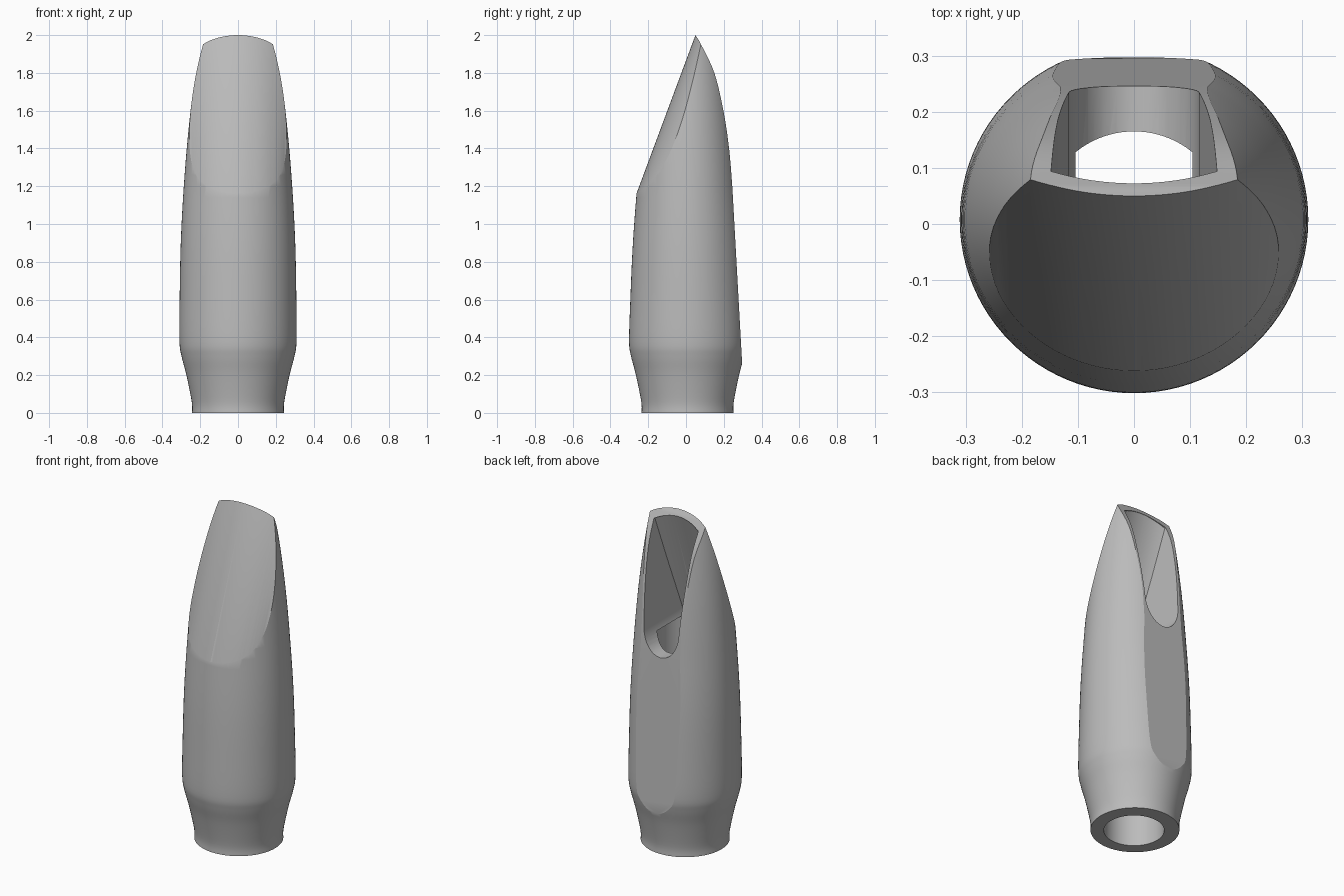
import bpy, bmesh, math

if "Cube" in bpy.data.objects:
    bpy.data.objects.remove(bpy.data.objects["Cube"], do_unlink=True)

GREY = (0.5, 0.5, 0.5, 1.0)
mat = bpy.data.materials.new("plain grey")
mat.use_nodes = True
mat.diffuse_color = GREY
mat.node_tree.nodes["Principled BSDF"].inputs["Base Color"].default_value = GREY


def loft(name, rings):
    """Closed solid through a list of equal-length point rings."""
    bm = bmesh.new()
    loops = [[bm.verts.new(p) for p in ring] for ring in rings]
    n = len(loops[0])
    for a, b in zip(loops, loops[1:]):
        for i in range(n):
            j = (i + 1) % n
            bm.faces.new((a[i], a[j], b[j], b[i]))
    bm.faces.new(loops[0][::-1])
    bm.faces.new(loops[-1])
    bmesh.ops.recalc_face_normals(bm, faces=bm.faces)
    mesh = bpy.data.meshes.new(name)
    bm.to_mesh(mesh)
    bm.free()
    ob = bpy.data.objects.new(name, mesh)
    bpy.context.collection.objects.link(ob)
    mesh.materials.append(mat)
    return ob


def cut(target, cutter):
    """Subtract the cutter and throw it away."""
    mod = target.modifiers.new("cut", 'BOOLEAN')
    mod.operation, mod.solver, mod.object = 'DIFFERENCE', 'EXACT', cutter
    bpy.context.view_layer.objects.active = target
    bpy.ops.object.modifier_apply(modifier=mod.name)
    bpy.data.objects.remove(cutter, do_unlink=True)


def smooth_curve(points, steps=5):
    """Catmull-Rom curve through 2D points."""
    p = [points[0]] + points + [points[-1]]
    out = []
    for a, b, c, d in zip(p, p[1:], p[2:], p[3:]):
        for s in range(steps):
            t = s / steps
            out.append(tuple(0.5 * (2 * b[k] + (c[k] - a[k]) * t
                       + (2 * a[k] - 5 * b[k] + 4 * c[k] - d[k]) * t ** 2
                       + (3 * b[k] - a[k] - 3 * c[k] + d[k]) * t ** 3) for k in (0, 1)))
    return out + [points[-1]]


def oval(rx, ry, z, yc=0.008, n=96):
    return [(rx * math.cos(math.tau * i / n), yc + ry * math.sin(math.tau * i / n), z)
            for i in range(n)]


# Outer body: radius by height, slightly flattened towards the top
profile = smooth_curve([(0, .243), (.06, .245), (.2, .273), (.3, .299), (.38, .31), (.6, .309),
                        (.9, .303), (1.2, .287), (1.5, .262), (1.75, .232), (1.95, .2), (2.1, .172)])
body = loft("mouthpiece_body", [
    oval(r, r * (1 - 0.07 * min(1, max(0, (z - .36) / .82))), z) for z, r in profile])


# Sloping beak face, curved across its width
def beak_tool(name, tip, slope, radius=0.385, half=0.36, n=48):
    xs = [half * (2 * i / n - 1) for i in range(n + 1)]
    rings = []
    for z in (1.0, 2.2):
        y = tip - (2 - z) * slope
        arc = [(x, y + radius - math.sqrt(radius ** 2 - x * x), z) for x in xs]
        rings.append(arc + [(half, -1.2, z), (-half, -1.2, z)])
    return loft(name, rings)


cut(body, beak_tool("beak_cutter", 0.05, 0.372))

# Flat table and curved facing at the back
facing = [(.32, -.15), (.245, 1.2)] + smooth_curve(
    [(.245, 1.2), (.228, 1.4), (.198, 1.6), (.15, 1.8), (.08, 1.95), (.05, 2.0), (-.03, 2.12)])[1:]
facing += [(.8, 2.12), (.8, -.15)]
cut(body, loft("facing_cutter", [[(x, y, z) for y, z in facing] for x in (-.5, .5)]))

# Round bore from the base
cut(body, loft("bore_cutter", [oval(.165, .165, z, 0) for z in (-.1, 1.27)]))

# Window: rounded lower end, tapered sides, arched tip
window = [(.116 * math.cos(math.pi * (1 + i / 24)), 1.34 + .16 * math.sin(math.pi * (1 + i / 24)))
          for i in range(25)]
window += [(.135, 1.65)]
window += [(.148 * (1 - i / 8), 1.965 - .042 * (1 - i / 8) ** 2) for i in range(17)]
window += [(-.135, 1.65)]
chamber = loft("chamber_cutter", [[(x, y, z) for x, z in window] for y in (-.6, .6)])
cut(chamber, beak_tool("baffle_cutter", 0.082, 0.335))
cut(body, chamber)

# Smooth skin with crisp rims
bpy.ops.object.select_all(action='DESELECT')
body.select_set(True)
bpy.context.view_layer.objects.active = body
bpy.ops.object.shade_smooth_by_angle(angle=math.radians(20))
